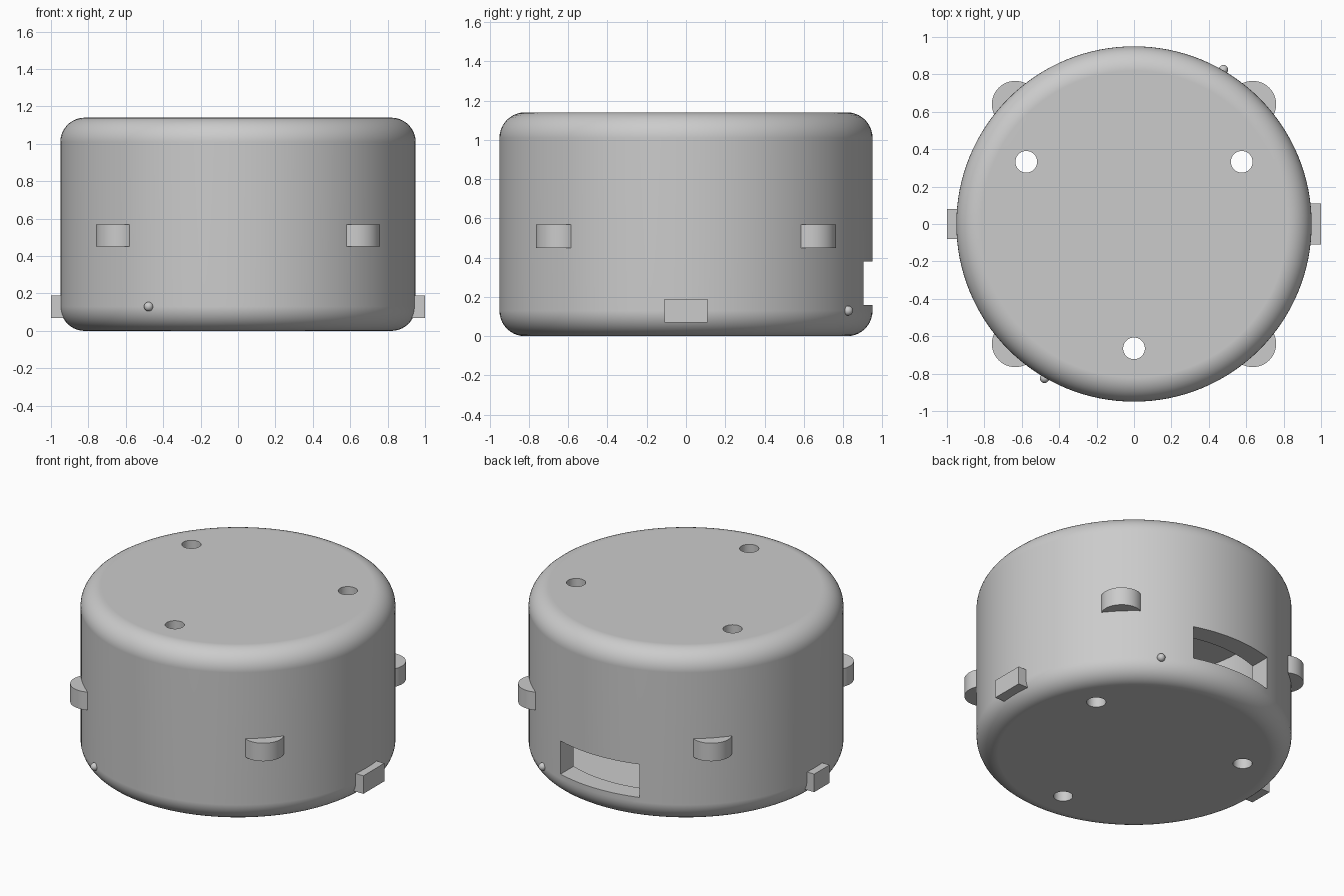
import bpy
import math

cube = bpy.data.objects.get("Cube")
if cube:
    bpy.data.objects.remove(cube, do_unlink=True)

RADIUS, HEIGHT, WALL = 0.95, 1.14, 0.13

grey = bpy.data.materials.new("plain_grey")
grey.use_nodes = True
GREY = (0.6, 0.6, 0.6, 1)
grey.diffuse_color = GREY
grey.node_tree.nodes["Principled BSDF"].inputs["Base Color"].default_value = GREY


def finish(obj, name):
    obj.name = name
    obj.data.materials.clear()
    obj.data.materials.append(grey)
    return obj


def cylinder(name, x, y, z0, z1, r, sides=48):
    bpy.ops.mesh.primitive_cylinder_add(
        vertices=sides, radius=r, depth=z1 - z0, location=(x, y, (z0 + z1) / 2))
    return finish(bpy.context.object, name)


def box(name, x0, x1, y0, y1, z0, z1):
    bpy.ops.mesh.primitive_cube_add(
        size=1, location=((x0 + x1) / 2, (y0 + y1) / 2, (z0 + z1) / 2))
    obj = bpy.context.object
    obj.scale = (x1 - x0, y1 - y0, z1 - z0)
    bpy.ops.object.transform_apply(location=False, rotation=False, scale=True)
    return finish(obj, name)


def apply(obj, kind, **settings):
    mod = obj.modifiers.new(kind.lower(), kind)
    for key, value in settings.items():
        setattr(mod, key, value)
    bpy.context.view_layer.objects.active = obj
    bpy.ops.object.modifier_apply(modifier=mod.name)


def cut(obj, cutter):
    apply(obj, "BOOLEAN", operation="DIFFERENCE", solver="EXACT", object=cutter)


def smooth(obj):
    bpy.ops.object.select_all(action="DESELECT")
    obj.select_set(True)
    bpy.context.view_layer.objects.active = obj
    bpy.ops.object.shade_smooth_by_angle(angle=math.radians(30))


# Hollow round housing with rounded rims
housing = cylinder("housing", 0, 0, 0, HEIGHT, RADIUS, 128)
apply(housing, "BEVEL", width=WALL, segments=10, limit_method="ANGLE",
      angle_limit=math.radians(40))
cavity = cylinder("cavity_cutter", 0, 0, WALL, HEIGHT - WALL, RADIUS - WALL, 128)
cutters = [cavity, box("slot_cutter", -0.29, 0.29, 0.6, 1.1, 0.16, 0.38)]

# Three screw holes through the top and the floor
for i in range(3):
    a = math.radians(30 + 120 * i)
    cutters.append(cylinder("hole_cutter", 0.665 * math.cos(a),
                            0.665 * math.sin(a), -0.2, HEIGHT + 0.2, 0.058))
for cutter in cutters:
    cut(housing, cutter)
smooth(housing)
apply(housing, "WEIGHTED_NORMAL", keep_sharp=True)

# Four round lugs around the middle
for sx, side in ((1, "left"), (-1, "right")):
    for sy, end in ((-1, "front"), (1, "back")):
        lug = cylinder(f"{end}_{side}_lug", sx * 0.635, sy * 0.64, 0.45, 0.57, 0.125)
        cut(lug, cavity)
        smooth(lug)

# Side tabs of two widths
box("left_tab", 0.86, 1.0, -0.11, 0.11, 0.07, 0.19)
box("right_tab", -1.0, -0.86, -0.08, 0.08, 0.07, 0.19)

# Two small locating bumps
for s, end in ((1, "back"), (-1, "front")):
    bpy.ops.mesh.primitive_uv_sphere_add(
        segments=24, ring_count=12, radius=0.025, location=(s * 0.478, s * 0.825, 0.13))
    smooth(finish(bpy.context.object, f"{end}_bump"))

for cutter in cutters:
    bpy.data.objects.remove(cutter, do_unlink=True)
